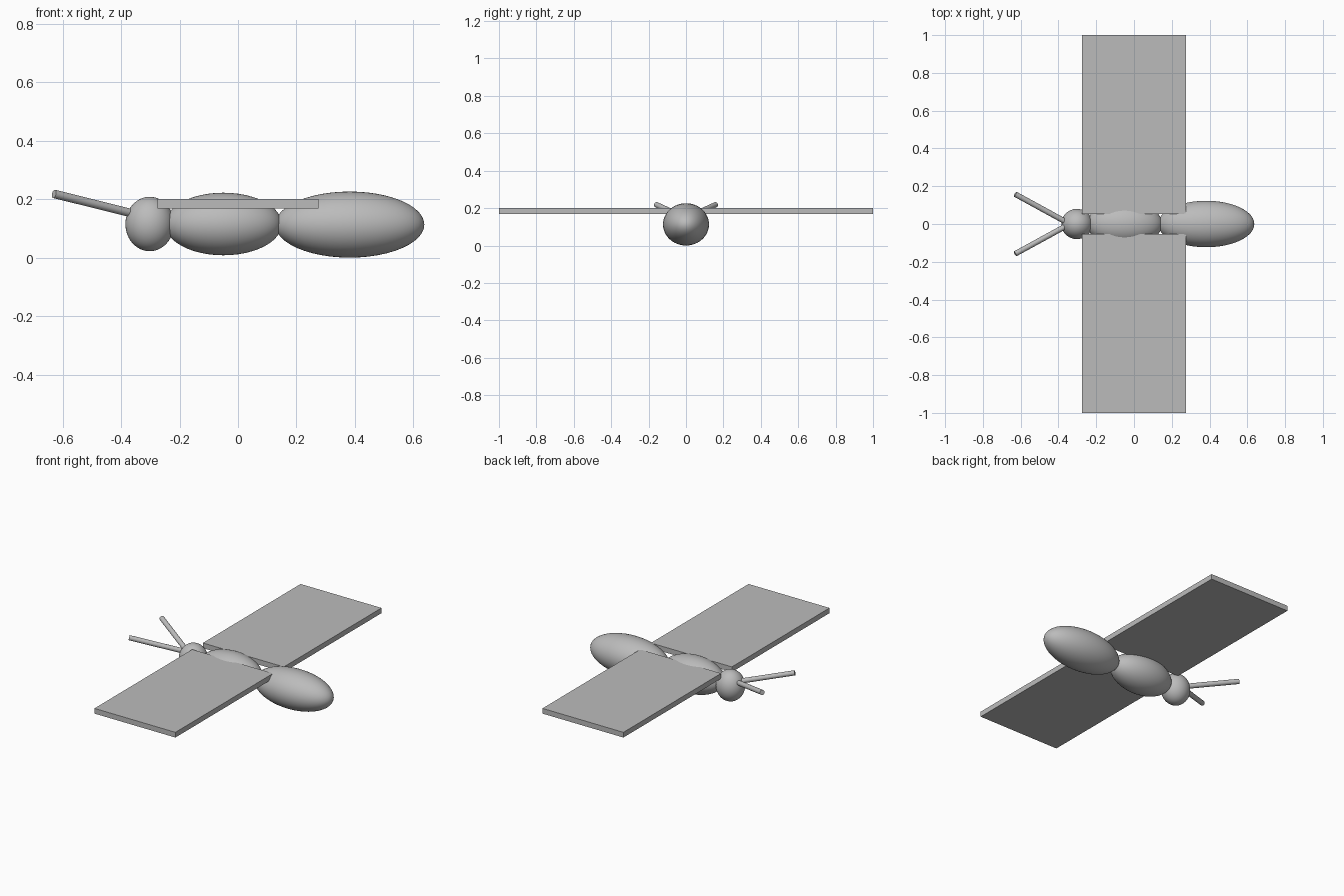
import bpy
import math
from mathutils import Vector

cube = bpy.data.objects.get("Cube")
if cube:
    bpy.data.objects.remove(cube, do_unlink=True)

grey = bpy.data.materials.new("plain grey")
grey.use_nodes = True
colour = (0.5, 0.5, 0.5, 1)
grey.diffuse_color = colour
grey.node_tree.nodes["Principled BSDF"].inputs["Base Color"].default_value = colour


def finish(name, smooth=True):
    obj = bpy.context.object
    obj.name = name
    obj.data.materials.append(grey)
    bpy.ops.object.transform_apply(location=False, rotation=False, scale=True)
    if smooth:
        bpy.ops.object.shade_smooth_by_angle(angle=math.radians(40))
    return obj


def ellipsoid(name, centre, radii):
    # Poles lie along the body's long axis
    rx, ry, rz = radii
    bpy.ops.mesh.primitive_uv_sphere_add(
        segments=48, ring_count=24, radius=1, location=centre,
        rotation=(0, math.pi / 2, 0))
    bpy.context.object.scale = (rz, ry, rx)
    finish(name)


def rod(name, start, end, radius):
    a, b = Vector(start), Vector(end)
    bpy.ops.mesh.primitive_cylinder_add(
        vertices=24, radius=radius, depth=(b - a).length, location=(a + b) / 2,
        rotation=(b - a).to_track_quat("Z", "Y").to_euler())
    finish(name)


# Body, from head to tail
ellipsoid("head", (-0.302, 0, 0.115), (0.083, 0.08, 0.093))
ellipsoid("thorax", (-0.05, 0, 0.115), (0.2, 0.117, 0.107))
ellipsoid("abdomen", (0.382, 0, 0.113), (0.255, 0.123, 0.113))

# Paired wings and antennae
for side, label in ((-1, "front"), (1, "back")):
    bpy.ops.mesh.primitive_cube_add(size=1, location=(0, side * 0.526, 0.184))
    bpy.context.object.scale = (0.55, 0.948, 0.032)
    finish(label + "_wing", smooth=False)
    rod(label + "_antenna", (-0.34, 0, 0.146), (-0.629, side * 0.158, 0.218), 0.0145)
